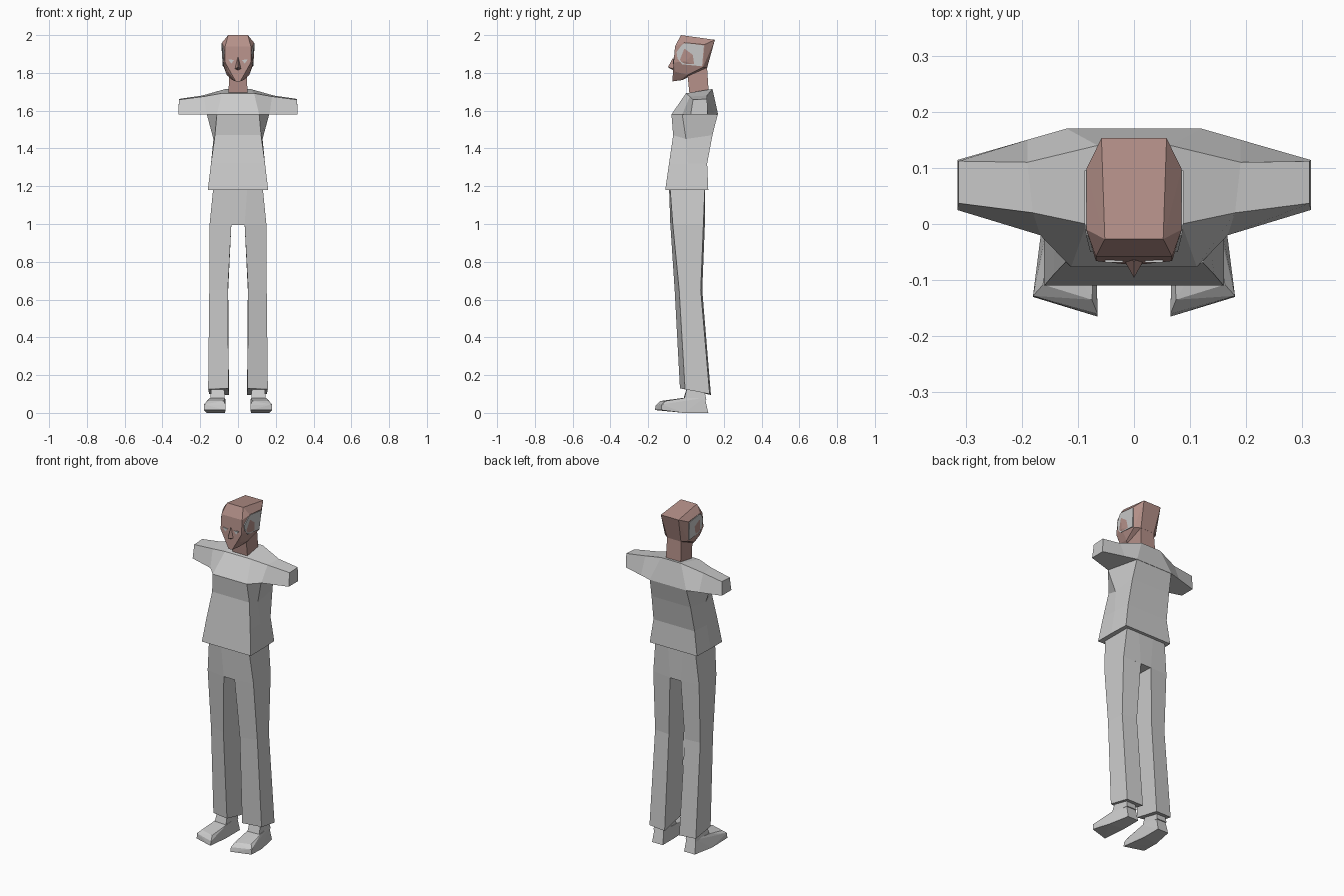
import bpy
import bmesh

cube = bpy.data.objects.get("Cube")
if cube:
    bpy.data.objects.remove(cube, do_unlink=True)


def material(name, rgb):
    m = bpy.data.materials.new(name)
    m.use_nodes = True
    m.diffuse_color = (*rgb, 1)
    m.node_tree.nodes["Principled BSDF"].inputs["Base Color"].default_value = (*rgb, 1)
    return m


GREY = material("light grey", (0.6, 0.6, 0.6))
SKIN = material("brown skin", (0.46, 0.28, 0.25))


def finish(name, bm, mat):
    bmesh.ops.recalc_face_normals(bm, faces=bm.faces)
    me = bpy.data.meshes.new(name)
    bm.to_mesh(me)
    bm.free()
    me.materials.append(mat)
    ob = bpy.data.objects.new(name, me)
    bpy.context.collection.objects.link(ob)
    return ob


def loft(name, rings, mat):
    """Skin a row of equal-sized point rings and cap both ends."""
    bm = bmesh.new()
    vs = [[bm.verts.new(p) for p in ring] for ring in rings]
    n = len(vs[0])
    for a, b in zip(vs, vs[1:]):
        for i in range(n):
            j = (i + 1) % n
            bm.faces.new((a[i], a[j], b[j], b[i]))
    bm.faces.new(vs[0])
    bm.faces.new(vs[-1])
    return finish(name, bm, mat)


def hull(name, points, mat):
    bm = bmesh.new()
    for p in points:
        bm.verts.new(p)
    res = bmesh.ops.convex_hull(bm, input=bm.verts)
    loose = [v for v in res["geom_interior"] if isinstance(v, bmesh.types.BMVert)]
    bmesh.ops.delete(bm, geom=loose, context="VERTS")
    return finish(name, bm, mat)


def flip(points, s):
    return [(s * x, y, z) for x, y, z in points]


def both(points):
    return flip(points, 1) + flip(points, -1)


def sym_ring(half):
    """Closed ring from the points of its left half, front to back."""
    return half + flip(half[::-1], -1)


# Shirt body: front corner, side, back corner at each height
loft("shirt_body", [sym_ring(h) for h in (
    [(.16, -.11, 1.18), (.16, .0, 1.18), (.155, .118, 1.18)],
    [(.143, -.09, 1.32), (.143, .01, 1.32), (.135, .112, 1.32)],
    [(.122, -.068, 1.47), (.13, .0, 1.45), (.128, .14, 1.47)],
    [(.112, -.077, 1.58), (.165, -.02, 1.58), (.12, .168, 1.58)],
)], GREY)

# Yoke and sleeves: front bottom, front top, back top, back bottom along x
sections = [
    [(.112, -.077, 1.58), (.085, .0, 1.692), (.065, .14, 1.715), (.12, .17, 1.58)],
    [(.167, -.02, 1.58), (.18, .02, 1.675), (.19, .11, 1.68), (.19, .15, 1.58)],
    [(.315, .025, 1.58), (.313, .037, 1.658), (.313, .112, 1.662), (.315, .114, 1.58)],
]
loft("shirt_shoulders", [flip(s, -1) for s in sections[::-1]] + sections, GREY)

# Trouser hips
loft("trouser_hips", [sym_ring(h) for h in (
    [(.05, -.09, 1.2), (.13, -.085, 1.2), (.13, .1, 1.2), (.05, .1, 1.2)],
    [(.035, -.083, .995), (.15, -.07, 1.0), (.15, .092, 1.0), (.035, .1, .995)],
)], GREY)

for side, s in (("left", 1), ("right", -1)):
    # Trouser leg: inner front, outer front, outer back, inner back
    loft(side + "_trouser_leg", [flip(r, s) for r in (
        [(.035, -.083, 1.0), (.15, -.07, 1.0), (.15, .092, 1.0), (.035, .1, 1.0)],
        [(.054, -.06, .65), (.152, -.036, .65), (.148, .078, .65), (.052, .086, .65)],
        [(.05, -.032, .13), (.158, -.005, .125), (.152, .125, .1), (.048, .132, .095)],
    )], GREY)
    # Shoe: a low toe box and a taller ankle
    hull(side + "_shoe", flip([
        (.065, -.165, .015), (.18, -.13, .015), (.065, -.16, .04), (.18, -.128, .045),
        (.075, -.135, .063), (.162, -.108, .063), (.068, -.01, .08), (.15, .0, .08),
        (.07, .0, 0), (.165, -.01, 0), (.07, .118, 0), (.14, .118, 0),
        (.075, .1, .08), (.135, .1, .08)], s), GREY)
    loft(side + "_ankle", [flip(r, s) for r in (
        [(.07, -.015, .07), (.148, -.01, .07), (.138, .108, .07), (.073, .108, .07)],
        [(.075, .01, .15), (.138, .01, .15), (.132, .09, .15), (.078, .09, .15)],
    )], GREY)

# Neck
loft("neck", [sym_ring(h) for h in (
    [(.05, .02, 1.67), (.05, .122, 1.67)],
    [(.048, .008, 1.79), (.045, .11, 1.85)],
)], SKIN)

# Head
hull("head", both([
    (.052, -.027, 2.0), (.058, .153, 1.975),
    (.068, -.058, 1.94), (.085, -.01, 1.96), (.085, .098, 1.95),
    (.068, -.066, 1.855), (.083, -.005, 1.86), (.075, .09, 1.83), (.045, .112, 1.828),
    (.052, -.056, 1.805), (.06, .01, 1.79), (.012, -.072, 1.755), (.03, -.02, 1.762)]), SKIN)

# Nose
hull("nose", [(0, -.066, 1.885), (0, -.096, 1.83), (.02, -.06, 1.82),
              (-.02, -.06, 1.82), (0, -.06, 1.81)], SKIN)

for side, s in (("left", 1), ("right", -1)):
    # Pale side patch on the head
    outline = [(-.05, 1.91), (-.02, 1.95), (.0, 1.958), (.095, 1.945), (.085, 1.835), (-.02, 1.845), (-.045, 1.875)]
    patch = []
    for y, z in outline:
        x = .086 - .008 * max(0, (1.9 - z) / .07) - max(0, -.01 - y) * .25
        patch.append((x, y, z))
    loft(side + "_head_patch", [flip([(x - .005, y, z) for x, y, z in patch], s),
                                flip([(x + .002, y, z) for x, y, z in patch], s)], GREY)
    # Eye plate
    eye = [(.02, 1.868), (.052, 1.872), (.036, 1.85)]
    loft(side + "_eye", [flip([(x, y, z) for x, z in eye], s) for y in (-.062, -.069)], GREY)
